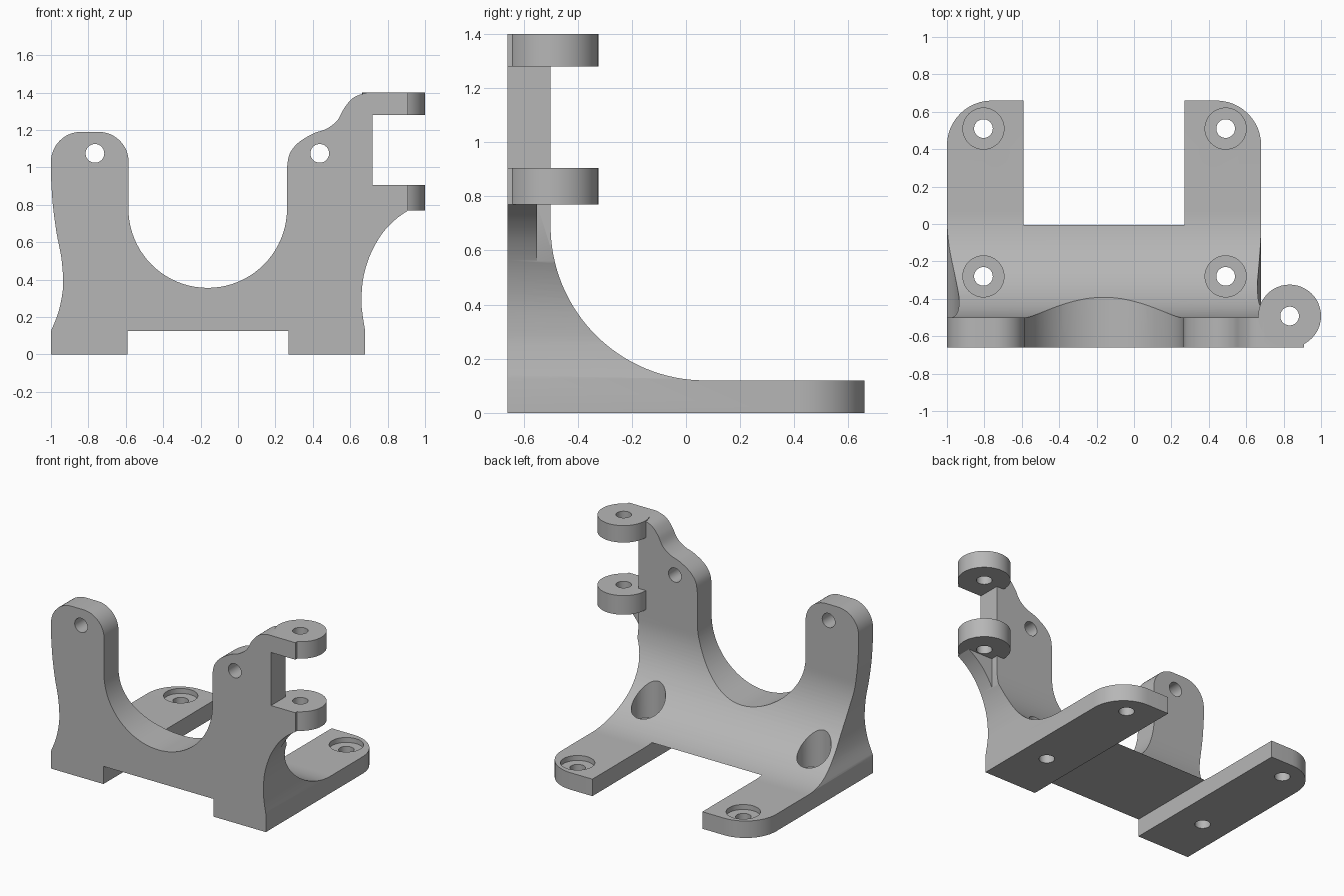
import bpy, bmesh, math
from mathutils import Vector, Matrix

cube = bpy.data.objects.get("Cube")
if cube:
    bpy.data.objects.remove(cube, do_unlink=True)

grey = bpy.data.materials.new("light grey")
grey.use_nodes = True
tone = (0.47, 0.47, 0.47, 1)
grey.diffuse_color = tone
grey.node_tree.nodes["Principled BSDF"].inputs["Base Color"].default_value = tone

# Maps from profile coordinates (u, v, depth) to model axes
AXES = {"y": lambda u, v, d: (u, d, v),
        "x": lambda u, v, d: (d, u, v),
        "z": lambda u, v, d: (u, v, d)}


def prism(name, pts, axis, lo, hi):
    """Extrude a closed 2D profile along an axis."""
    bm = bmesh.new()
    at = AXES[axis]
    base = bm.faces.new([bm.verts.new(at(u, v, lo)) for u, v in pts])
    out = bmesh.ops.extrude_face_region(bm, geom=[base])["geom"]
    move = [e for e in out if isinstance(e, bmesh.types.BMVert)]
    bmesh.ops.translate(bm, verts=move, vec=at(0, 0, hi - lo))
    bmesh.ops.recalc_face_normals(bm, faces=bm.faces[:])
    me = bpy.data.meshes.new(name)
    bm.to_mesh(me)
    bm.free()
    me.materials.append(grey)
    ob = bpy.data.objects.new(name, me)
    bpy.context.collection.objects.link(ob)
    return ob


def arc(cx, cy, r, a0, a1, n=12):
    steps = [math.radians(a0 + (a1 - a0) * i / n) for i in range(n + 1)]
    return [(cx + r * math.cos(a), cy + r * math.sin(a)) for a in steps]


def circle(cx, cy, r, n=48):
    return arc(cx, cy, r, 0, 360, n)[:-1]


def rect(x0, y0, x1, y1):
    return [(x0, y0), (x1, y0), (x1, y1), (x0, y1)]


def spline(pts, n=5):
    """Smooth curve through points."""
    p = [Vector(q) for q in [pts[0]] + pts + [pts[-1]]]
    out = []
    for a, b, c, d in zip(p, p[1:], p[2:], p[3:]):
        for i in range(n):
            t = i / n
            q = 0.5 * (2 * b + (c - a) * t + (2 * a - 5 * b + 4 * c - d) * t * t
                       + (3 * b - a - 3 * c + d) * t ** 3)
            out.append((q.x, q.y))
    return out + [pts[-1]]


def combine(ob, other, operation):
    mod = ob.modifiers.new("shape", "BOOLEAN")
    mod.operation, mod.solver, mod.object = operation, "EXACT", other
    bpy.context.view_layer.objects.active = ob
    bpy.ops.object.modifier_apply(modifier=mod.name)
    bpy.data.objects.remove(other, do_unlink=True)


# Front outline: feet, waisted sides, cradle and two uprights
front = [(-1, 0), (-0.59, 0), (-0.59, 0.125), (0.27, 0.125), (0.27, 0), (0.68, 0)]
front += spline([(0.68, 0.125), (0.665, 0.22), (0.66, 0.3), (0.672, 0.42),
                 (0.71, 0.54), (0.77, 0.645), (0.84, 0.72), (0.91, 0.77)])
front += [(0.91, 0.905), (0.72, 0.905), (0.72, 1.28), (0.91, 1.28), (0.91, 1.4)]
front += spline([(0.69, 1.4), (0.62, 1.375), (0.57, 1.32), (0.53, 1.25),
                 (0.47, 1.205), (0.4, 1.18), (0.32, 1.13), (0.275, 1.07), (0.262, 1.0)])
front += arc(-0.162, 0.78, 0.424, 0, -180, 40)
front += arc(-0.745, 1.03, 0.16, 0, 90) + arc(-0.84, 1.03, 0.16, 90, 180)
front += spline([(-1, 0.95), (-0.99, 0.8), (-0.97, 0.65), (-0.945, 0.52),
                 (-0.935, 0.4), (-0.94, 0.32), (-0.962, 0.22), (-1, 0.125)])
bracket = prism("mounting_bracket", front, "y", -0.8, 0.8)

# Side outline: upright wall sweeping down into the base plate
side = [(-0.66, -0.1), (0.8, -0.1), (0.8, 0.12)]
side += arc(0.07, 0.69, 0.57, 270, 180, 32) + [(-0.5, 1.5), (-0.66, 1.5)]
combine(bracket, prism("side_cutter", side, "x", -1.2, 1.2), "INTERSECT")

# Plan outline: rounded rear corners of the feet
plan = [(-1.2, -0.8), (1.2, -0.8), (1.2, 0.42)]
plan += arc(0.44, 0.42, 0.24, 0, 90) + arc(-0.76, 0.42, 0.24, 90, 180) + [(-1.2, 0.42)]
combine(bracket, prism("plan_cutter", plan, "z", -0.2, 1.6), "INTERSECT")

# Relief behind the flare under the lower lug
combine(bracket, prism("relief_cutter", rect(0.72, -0.55, 1.1, -0.3), "z", 0.4, 0.77),
        "DIFFERENCE")

# Hinge lugs and their pin hole
for lo, hi in ((0.77, 0.905), (1.28, 1.4)):
    combine(bracket, prism("lug", circle(0.832, -0.492, 0.168), "z", lo, hi), "UNION")
combine(bracket, prism("pin_hole", circle(0.832, -0.492, 0.05), "z", 0.6, 1.6),
        "DIFFERENCE")

# Cross holes in the uprights
for x in (-0.765, 0.437):
    combine(bracket, prism("upright_hole", circle(x, 1.075, 0.05), "y", -0.9, 0),
            "DIFFERENCE")

# Counterbored screw holes in the base
for x in (-0.805, 0.49):
    for y in (-0.28, 0.51):
        combine(bracket, prism("screw_hole", circle(x, y, 0.05), "z", -0.1, 0.5),
                "DIFFERENCE")
        combine(bracket, prism("counterbore", circle(x, y, 0.11), "z", 0.085, 0.6),
                "DIFFERENCE")

# Smooth curved walls, sharp machined edges
bpy.ops.object.select_all(action="DESELECT")
bracket.select_set(True)
bpy.context.view_layer.objects.active = bracket
bpy.ops.object.shade_smooth_by_angle(angle=math.radians(25))
